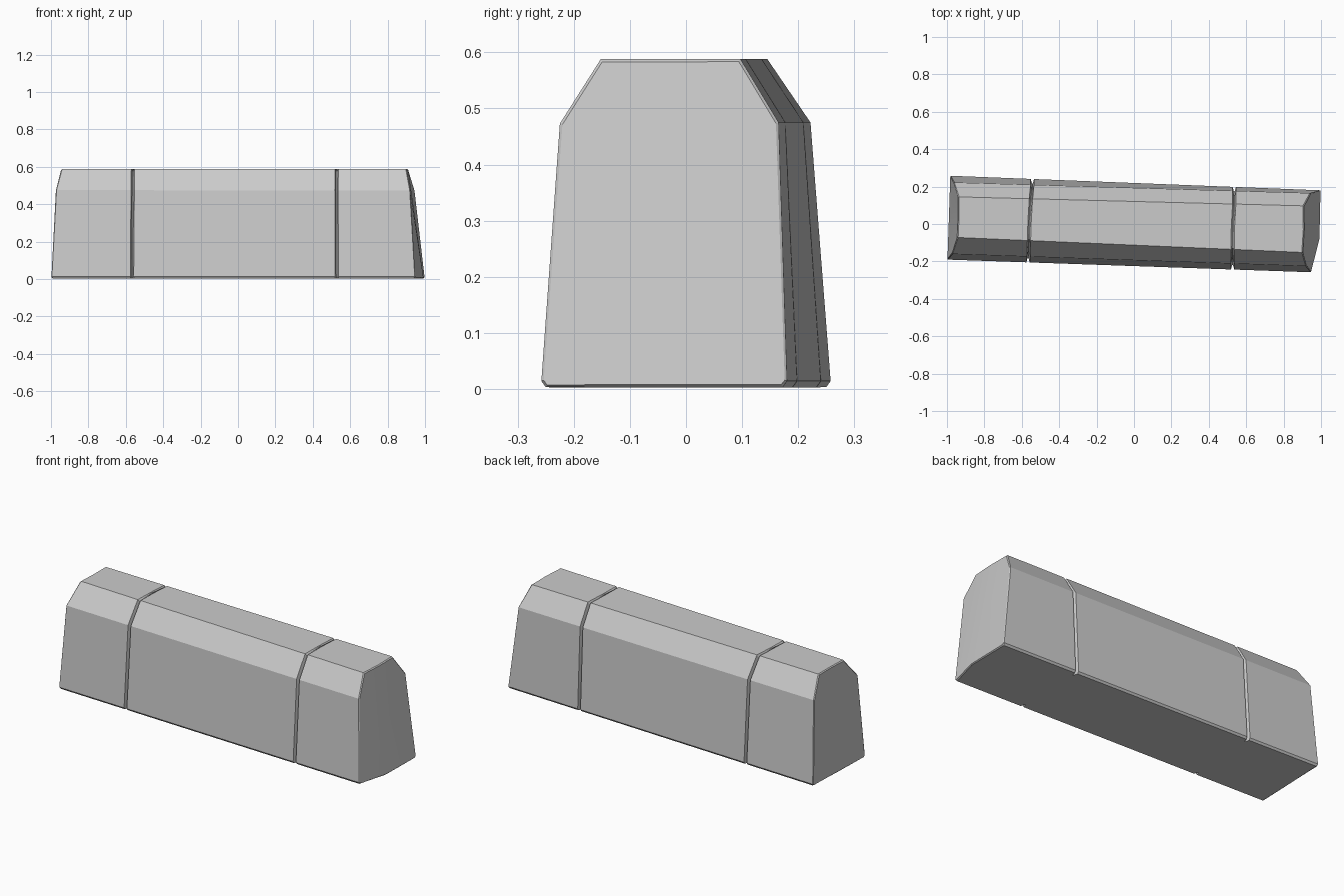
import bpy, bmesh, random, math
from mathutils import Vector

if "Cube" in bpy.data.objects:
    bpy.data.objects.remove(bpy.data.objects["Cube"])

random.seed(4)

# End profiles: front foot up over the top, down the back, closing under the base
LEFT = [(-0.995, -0.182, 0.003), (-1.0, -0.19, 0.014), (-0.975, -0.16, 0.475),
        (-0.945, -0.072, 0.588), (-0.94, 0.04, 0.588), (-0.94, 0.145, 0.588),
        (-0.965, 0.222, 0.475), (-0.985, 0.258, 0.014), (-0.98, 0.25, 0.003),
        (-0.99, 0.03, 0.003)]
RIGHT = [(0.945, -0.25, 0.003), (0.95, -0.258, 0.014), (0.923, -0.225, 0.473),
         (0.902, -0.152, 0.588), (0.91, -0.03, 0.588), (0.908, 0.097, 0.588),
         (0.945, 0.165, 0.475), (1.0, 0.18, 0.014), (0.995, 0.172, 0.003),
         (0.992, -0.08, 0.003)]
# Groove floor offsets (y, z) for the same profile points
INSET = [(0.024, 0), (0.024, 0), (0.024, -0.01), (0.008, -0.012), (0, 0),
         (-0.014, -0.022), (-0.024, -0.01), (-0.024, 0), (-0.024, 0), (0, 0)]


def section(x, inset=0.0, wobble=None):
    """Profile between the two ends at x, optionally sunk to a groove floor."""
    pts = []
    for i, (a, b) in enumerate(zip(LEFT, RIGHT)):
        a, b = Vector(a), Vector(b)
        px = x + (wobble[i] if wobble else 0)
        p = a.lerp(b, (px - a.x) / (b.x - a.x))
        p.y += INSET[i][0] * inset
        p.z += INSET[i][1] * inset
        pts.append(p)
    return pts


# Sections along the length, with a narrow V groove at each joint
rings = [[Vector(p) for p in LEFT]]
for gx, tilt in ((-0.556, 0.04), (0.531, 0.01)):
    wob = [p[1] * tilt + random.uniform(-0.004, 0.004) for p in LEFT]
    for dx, depth in ((-0.009, 0), (-0.002, 1), (0.002, 1), (0.009, 0)):
        rings.append(section(gx + dx, depth, wob))
rings.append([Vector(p) for p in RIGHT])

# Barrier body
bm = bmesh.new()
vr = [[bm.verts.new(p) for p in r] for r in rings]
n = len(LEFT)
for r0, r1 in zip(vr, vr[1:]):
    for i in range(n):
        j = (i + 1) % n
        bm.faces.new((r0[i], r1[i], r1[j], r0[j]))
# End caps, each split down the middle so the right one can bend
for ring in (vr[0], vr[-1]):
    bm.faces.new(ring[0:5] + [ring[9]])
    bm.faces.new(ring[4:10])
bmesh.ops.recalc_face_normals(bm, faces=bm.faces)

# Softened rims around both ends
rim = [bm.edges.get((r[i], r[(i + 1) % n])) for r in (vr[0], vr[-1]) for i in range(n)]
bmesh.ops.bevel(bm, geom=rim, offset=0.005, offset_type='OFFSET', segments=1,
                profile=0.5, affect='EDGES', clamp_overlap=True)

mesh = bpy.data.meshes.new("concrete_barrier")
bm.to_mesh(mesh)
bm.free()
barrier = bpy.data.objects.new("concrete_barrier", mesh)
bpy.context.collection.objects.link(barrier)
bpy.context.view_layer.objects.active = barrier
barrier.select_set(True)
bpy.ops.object.shade_smooth_by_angle(angle=math.radians(20))
